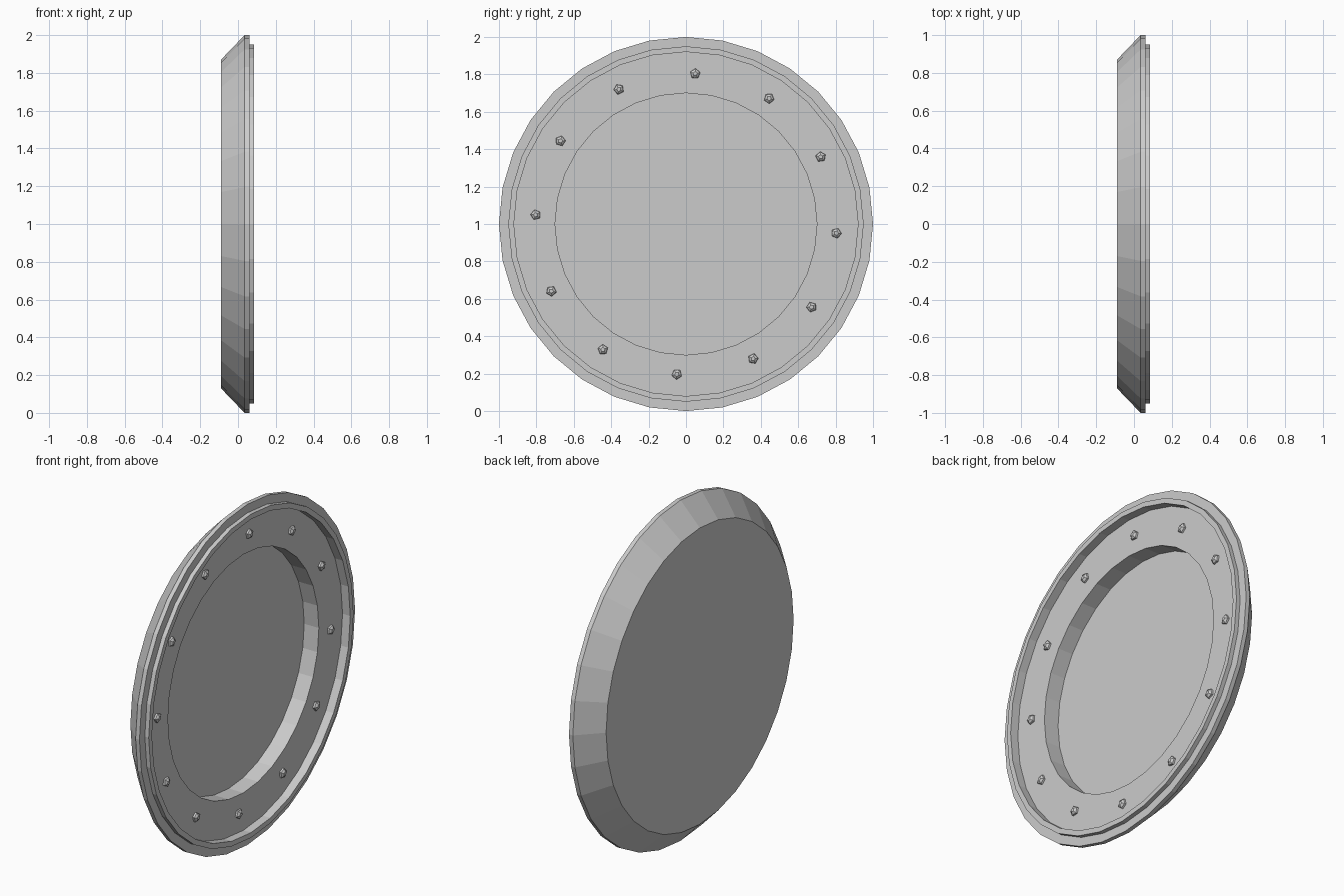
import bpy, bmesh
from math import sin, cos, pi, radians

if "Cube" in bpy.data.objects:
    bpy.data.objects.remove(bpy.data.objects["Cube"])

SIDES = 32


def add_object(name, bm):
    bmesh.ops.recalc_face_normals(bm, faces=bm.faces)
    mesh = bpy.data.meshes.new(name)
    bm.to_mesh(mesh)
    bm.free()
    ob = bpy.data.objects.new(name, mesh)
    bpy.context.collection.objects.link(ob)
    return ob


def lathe_x(name, profile, sides, centre=(0, 0, 1), phase=0.0):
    """Revolve (x, radius) points round an x-directed axis and cap both ends."""
    cx, cy, cz = centre
    bm = bmesh.new()
    rings = []
    for x, r in profile:
        angles = [phase + 2 * pi * i / sides for i in range(sides)]
        rings.append([bm.verts.new((cx + x, cy + r * sin(a), cz + r * cos(a)))
                      for a in angles])
    for a, b in zip(rings, rings[1:]):
        for i in range(sides):
            j = (i + 1) % sides
            bm.faces.new((a[i], a[j], b[j], b[i]))
    bm.faces.new(rings[0])
    bm.faces.new(rings[-1])
    return add_object(name, bm)


# Hatch plate: bevelled back, flange, raised lip, bolt ring and deep centre recess
lathe_x("hatch_plate", [
    (-0.09, 0.87), (0.035, 1.0), (0.06, 1.0), (0.06, 0.95),
    (0.085, 0.95), (0.085, 0.92), (0.035, 0.92),
    (0.035, 0.70), (-0.06, 0.70)], SIDES)

# Ring of twelve small five-sided bolts
for k in range(12):
    a = radians(3.5 + 30 * k)
    lathe_x(f"bolt_{k + 1:02d}", [(0.03, 0.029), (0.045, 0.027), (0.055, 0.012)],
            5, (0, 0.805 * sin(a), 1 + 0.805 * cos(a)), a)
